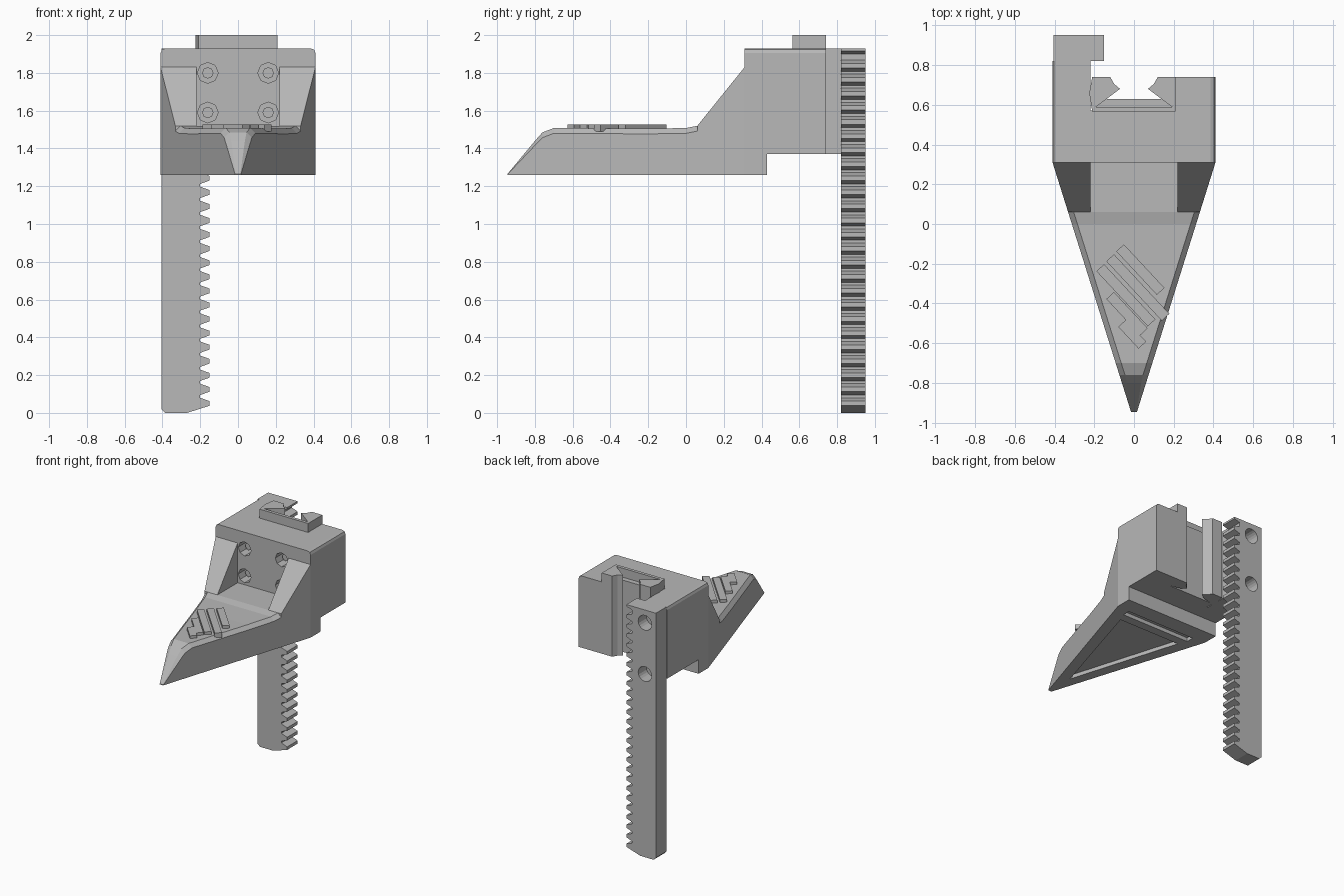
import bpy, bmesh
from math import radians
from mathutils import Vector, Matrix

if "Cube" in bpy.data.objects:
    bpy.data.objects.remove(bpy.data.objects["Cube"], do_unlink=True)

grey = bpy.data.materials.new("plain grey")
GREY = (0.48, 0.48, 0.48, 1)
grey.diffuse_color = GREY
grey.use_nodes = True
grey.node_tree.nodes["Principled BSDF"].inputs["Base Color"].default_value = GREY


def finish(bm, name):
    bmesh.ops.recalc_face_normals(bm, faces=bm.faces)
    mesh = bpy.data.meshes.new(name)
    bm.to_mesh(mesh)
    bm.free()
    mesh.materials.append(grey)
    obj = bpy.data.objects.new(name, mesh)
    bpy.context.collection.objects.link(obj)
    return obj


def extrude(points, direction):
    bm = bmesh.new()
    face = bm.faces.new([bm.verts.new(p) for p in points])
    new = bmesh.ops.extrude_face_region(bm, geom=[face])["geom"]
    verts = [v for v in new if isinstance(v, bmesh.types.BMVert)]
    bmesh.ops.translate(bm, verts=verts, vec=direction)
    return bm


def plan(points, z0, z1):
    return extrude([(x, y, z0) for x, y in points], (0, 0, z1 - z0))


def hull(name, points):
    bm = bmesh.new()
    for p in points:
        bm.verts.new(p)
    bmesh.ops.convex_hull(bm, input=bm.verts)
    return finish(bm, name)


def rod(name, x, y0, y1, z, r, sides):
    bm = bmesh.new()
    spin = Matrix.Translation((x, (y0 + y1) / 2, z)) @ Matrix.Rotation(radians(90), 4, 'X')
    bmesh.ops.create_cone(bm, cap_ends=True, segments=sides, radius1=r, radius2=r,
                          depth=y1 - y0, matrix=spin)
    return finish(bm, name)


def cut(obj, cutters):
    for cutter in cutters:
        mod = obj.modifiers.new("cut", 'BOOLEAN')
        mod.operation = 'DIFFERENCE'
        mod.solver = 'EXACT'
        mod.object = cutter
        bpy.context.view_layer.objects.active = obj
        bpy.ops.object.modifier_apply(modifier=mod.name)
        bpy.data.objects.remove(cutter, do_unlink=True)


def half_width(y):
    return min(0.41, 0.015 + (y + 0.945) * 0.315)


# Pointed nose: lofted sections with chamfered upper edges
BASE = 1.26
bm = bmesh.new()
rings = []
for y, top in [(-0.945, 1.265), (-0.8, 1.44), (-0.76, 1.485), (-0.7, 1.508),
               (-0.2, 1.505), (0.0, 1.508), (0.06, 1.52), (0.31, 1.52), (0.43, 1.52)]:
    w = half_width(y)
    c = min(0.028, w * 0.4, (top - BASE) * 0.5)
    section = [(-w, BASE), (w, BASE), (w, top - c), (w - c, top), (c - w, top), (-w, top - c)]
    rings.append([bm.verts.new((x, y, z)) for x, z in section])
for a, b in zip(rings, rings[1:]):
    for i in range(6):
        j = (i + 1) % 6
        bm.faces.new((a[i], a[j], b[j], b[i]))
bm.faces.new(rings[0])
bm.faces.new(rings[-1])
nose = finish(bm, "nose_wedge")

# Shallow recesses under the nose
floor_shape = [(0, -0.72), (0.27, 0.17), (-0.27, 0.17)]
slot_shape = [(-0.3, 0.24), (0.3, 0.24), (0.3, 0.3), (-0.3, 0.3)]
cut(nose, [finish(plan(floor_shape, 1.2, 1.29), "floor_cutter"),
           finish(plan(slot_shape, 1.2, 1.29), "slot_cutter")])

# Rear block with two arms
outline = [(-0.41, 0.31), (0.41, 0.31), (0.41, 0.74), (0.21, 0.74),
           (0.21, 0.57), (-0.22, 0.57), (-0.22, 0.82), (-0.41, 0.82)]
bm = plan(outline, 1.37, 1.93)
rim = [e for e in bm.edges
       if all(v.co.z > 1.9 and abs(v.co.x) > 0.4 for v in e.verts)
       and abs(e.verts[0].co.x - e.verts[1].co.x) < 0.01]
bmesh.ops.bevel(bm, geom=rim, offset=0.025, segments=2, profile=0.5, affect='EDGES')
block = finish(bm, "rear_block")

# Bolt holes with recessed bolts
spots = [(x, z) for x in (-0.16, 0.16) for z in (1.59, 1.8)]
cut(block, [rod("hole_cutter", x, 0.2, 0.45, z, 0.055, 8) for x, z in spots])
for x, z in spots:
    rod("bolt", x, 0.36, 0.46, z, 0.03, 8)

# Sloping cheeks beside the front panel
for side, name in ((1, "left_cheek"), (-1, "right_cheek")):
    inner, outer, front = 0.22 * side, 0.41 * side, half_width(0.06) * side
    hull(name, [(inner, 0.06, 1.48), (front, 0.06, 1.48), (outer, 0.31, 1.48),
                (inner, 0.31, 1.48), (inner, 0.06, 1.52), (front, 0.06, 1.52),
                (inner, 0.31, 1.83), (outer, 0.31, 1.83), (outer, 0.33, 1.83),
                (inner, 0.33, 1.83), (outer, 0.33, 1.48)])

# Guide channel at the back, with a thinner wall where it rises above the block
def channel(name, wall, z0, z1):
    right = [(0.21, 0.74), (0.12, 0.74), (0.1, 0.705), (0.07, 0.68), (0.11, 0.65), (0.19, wall)]
    left = [(-x, y) for x, y in reversed(right)]
    left[-1] = (-0.21, 0.74)
    pts = [(-0.21, 0.565), (0.21, 0.565)] + right + left + [(-0.225, 0.66)]
    finish(plan(pts, z0, z1), name)

channel("guide_channel", 0.63, 1.37, 1.93)
channel("guide_collar", 0.59, 1.93, 2.0)

# Toothed rack
PITCH, ROOT, TIP = 0.0745, -0.2, -0.15
profile = [(-0.405, 1.93), (-0.405, 0.02), (-0.385, 0.0), (-0.27, 0.0)]
for i in range(25):
    z = 0.05 + i * PITCH
    if i:
        profile.append((ROOT, z - 0.03))
    profile += [(TIP, z - 0.012), (TIP, z + 0.012), (ROOT, z + 0.03)]
profile += [(ROOT, 1.9), (TIP, 1.915), (TIP, 1.93)]
rack = finish(extrude([(x, 0.82, z) for x, z in profile], (0, 0.13, 0)), "toothed_rack")
cut(rack, [rod("rack_hole_cutter", -0.31, 0.85, 1.0, z, 0.058, 20) for z in (1.83, 1.43)])

# Diagonal grip ridges on the deck
along = Vector((0.68, -0.73, 0))
across = Vector((0.73, 0.68, 0)) * 0.026
for x, y, length in [(-0.07, -0.12, 0.3), (-0.12, -0.17, 0.41),
                     (-0.17, -0.22, 0.38), (-0.12, -0.36, 0.25), (-0.06, -0.5, 0.15)]:
    start = Vector((x, y, 0))
    end = start + along * length
    corners = [start - across, end - across, end + across, start + across]
    finish(plan([(p.x, p.y) for p in corners], 1.49, 1.528), "grip_ridge")
